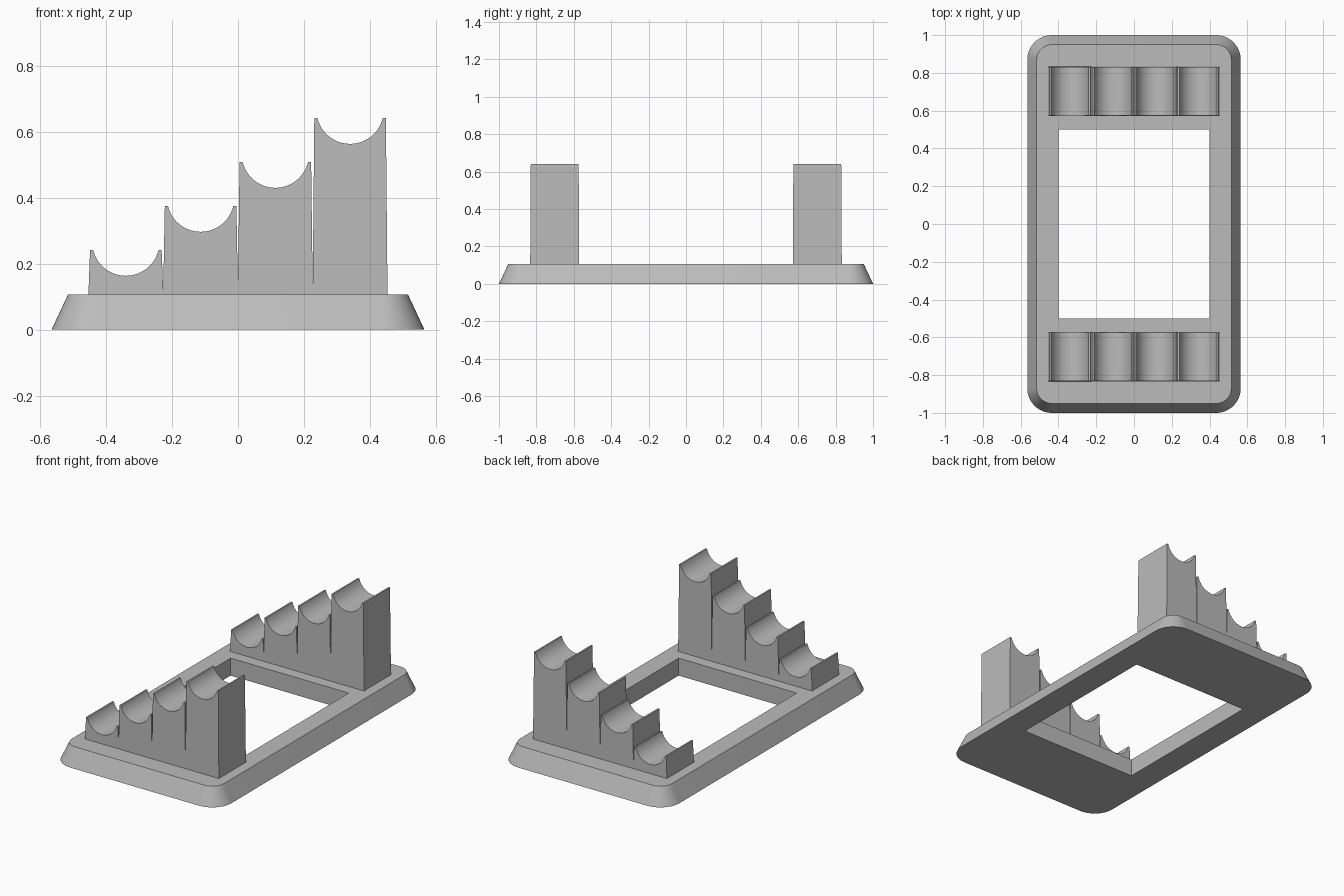
import bpy, bmesh, math

cube = bpy.data.objects.get("Cube")
if cube:
    bpy.data.objects.remove(cube, do_unlink=True)

BASE_TOP = 0.107

grey = bpy.data.materials.new("plain grey")
grey.use_nodes = True
COLOUR = (0.5, 0.5, 0.5, 1)
grey.diffuse_color = COLOUR
grey.node_tree.nodes["Principled BSDF"].inputs["Base Color"].default_value = COLOUR


def finish(bm, name):
    bmesh.ops.recalc_face_normals(bm, faces=bm.faces)
    mesh = bpy.data.meshes.new(name)
    bm.to_mesh(mesh)
    bm.free()
    mesh.materials.append(grey)
    obj = bpy.data.objects.new(name, mesh)
    bpy.context.collection.objects.link(obj)
    bpy.ops.object.select_all(action='DESELECT')
    obj.select_set(True)
    bpy.context.view_layer.objects.active = obj
    bpy.ops.object.shade_smooth_by_angle(angle=math.radians(30))
    return obj


def ring(bm, hx, hy, z, radius=0, steps=12):
    """Closed loop of edges: a rectangle with optional round corners."""
    verts = []
    corners = [(1, 1), (-1, 1), (-1, -1), (1, -1)]
    for quarter, (sx, sy) in enumerate(corners):
        for i in range(steps + 1 if radius else 1):
            a = (quarter + i / steps) * math.pi / 2
            verts.append(bm.verts.new((sx * (hx - radius) + radius * math.cos(a),
                                       sy * (hy - radius) + radius * math.sin(a), z)))
    edges = [bm.edges.new((v, verts[i - 1])) for i, v in enumerate(verts)]
    return verts, edges


def wall(bm, low, high):
    for i in range(len(low)):
        bm.faces.new((low[i - 1], low[i], high[i], high[i - 1]))


# Bevelled frame with a rectangular opening
bm = bmesh.new()
outer_low, e1 = ring(bm, 0.565, 1.0, 0, 0.13)
outer_high, e2 = ring(bm, 0.515, 0.95, BASE_TOP, 0.08)
hole_low, e3 = ring(bm, 0.4, 0.5, 0)
hole_high, e4 = ring(bm, 0.4, 0.5, BASE_TOP)
for edges in (e1 + e3, e2 + e4):
    bmesh.ops.triangle_fill(bm, edges=edges, use_beauty=True)
wall(bm, outer_low, outer_high)
wall(bm, hole_low, hole_high)
finish(bm, "base_frame")


def cradle(name, cx, cy, top):
    """Slightly tapered post with a round trough along y."""
    half_low, half_high, half_y = 0.1135, 0.1085, 0.131
    chord, depth, steps = 0.099, 0.078, 24
    radius = (chord ** 2 + depth ** 2) / (2 * depth)
    sweep = math.asin(chord / radius)
    profile = [(-half_low, BASE_TOP), (half_low, BASE_TOP), (half_high, top)]
    for i in range(steps + 1):
        a = sweep * (1 - 2 * i / steps)
        profile.append((radius * math.sin(a), top - depth + radius * (1 - math.cos(a))))
    profile.append((-half_high, top))
    bm = bmesh.new()
    sides = []
    for s in (-1, 1):
        sides.append([bm.verts.new((cx + x,
                                    cy + s * (half_y - 0.003 * (z - BASE_TOP) / (top - BASE_TOP)), z))
                      for x, z in profile])
        bm.faces.new(sides[-1])
    wall(bm, *sides)
    finish(bm, name)


# Two rows of four cradles, rising toward the left
for row, cy in (("front", -0.702), ("back", 0.702)):
    for step in range(4):
        cradle(f"{row}_cradle_{step + 1}", -0.34 + 0.2266 * step, cy, 0.241 + 0.1333 * step)
